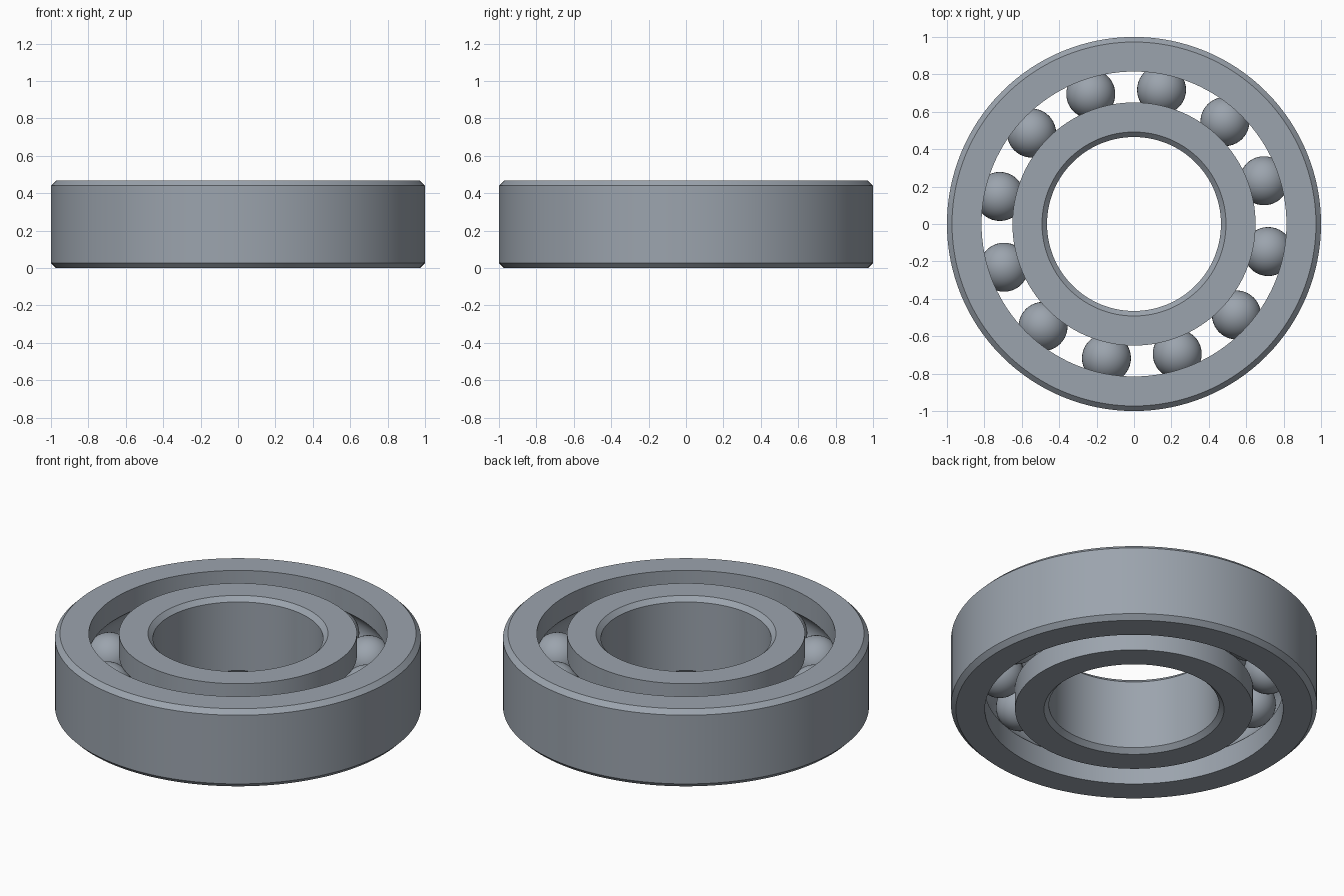
import bpy, bmesh, math

cube = bpy.data.objects.get("Cube")
if cube:
    bpy.data.objects.remove(cube, do_unlink=True)

HEIGHT, CHAMFER = 0.468, 0.027
OUTER_R, OUTER_LIP = 1.0, 0.815
BORE_R, INNER_LIP = 0.465, 0.65
PITCH_R = (OUTER_LIP + INNER_LIP) / 2
BALL_R, BALLS, FIRST_ANGLE = 0.131, 12, 18.4
SEGMENTS = 128

steel = bpy.data.materials.new("steel grey")
steel.use_nodes = True
colour = (0.33, 0.37, 0.42, 1)
steel.diffuse_color = colour
steel.node_tree.nodes["Principled BSDF"].inputs["Base Color"].default_value = colour


def finish(obj):
    obj.data.materials.append(steel)
    bpy.ops.object.select_all(action="DESELECT")
    obj.select_set(True)
    bpy.context.view_layer.objects.active = obj
    bpy.ops.object.shade_smooth_by_angle(angle=math.radians(25))


def race(name, rim, lip):
    """Ring with a chamfered rim on one side and a ball groove on the other."""
    side = 1 if lip > PITCH_R else -1
    inset = rim - side * CHAMFER
    mid = HEIGHT / 2
    profile = [(lip, 0), (inset, 0), (rim, CHAMFER),
               (rim, HEIGHT - CHAMFER), (inset, HEIGHT), (lip, HEIGHT)]
    # Groove arc, from the upper shoulder down to the lower one
    half = math.acos(abs(lip - PITCH_R) / BALL_R)
    steps = 16
    for i in range(steps + 1):
        a = half * (1 - 2 * i / steps)
        profile.append((PITCH_R + side * BALL_R * math.cos(a),
                        mid + BALL_R * math.sin(a)))

    bm = bmesh.new()
    rows = []
    for s in range(SEGMENTS):
        t = math.tau * s / SEGMENTS
        rows.append([bm.verts.new((r * math.cos(t), r * math.sin(t), z))
                     for r, z in profile])
    n = len(profile)
    for s in range(SEGMENTS):
        a, b = rows[s], rows[(s + 1) % SEGMENTS]
        for i in range(n):
            j = (i + 1) % n
            bm.faces.new((a[i], b[i], b[j], a[j]))
    bmesh.ops.recalc_face_normals(bm, faces=bm.faces)
    mesh = bpy.data.meshes.new(name)
    bm.to_mesh(mesh)
    bm.free()
    obj = bpy.data.objects.new(name, mesh)
    bpy.context.collection.objects.link(obj)
    finish(obj)


# Rings
race("outer_race", OUTER_R, OUTER_LIP)
race("inner_race", BORE_R, INNER_LIP)

# Balls
for k in range(BALLS):
    a = math.radians(FIRST_ANGLE) + math.tau * k / BALLS
    bpy.ops.mesh.primitive_uv_sphere_add(
        segments=40, ring_count=20, radius=BALL_R,
        location=(PITCH_R * math.cos(a), PITCH_R * math.sin(a), HEIGHT / 2))
    ball = bpy.context.object
    ball.name = f"ball_{k + 1}"
    finish(ball)
